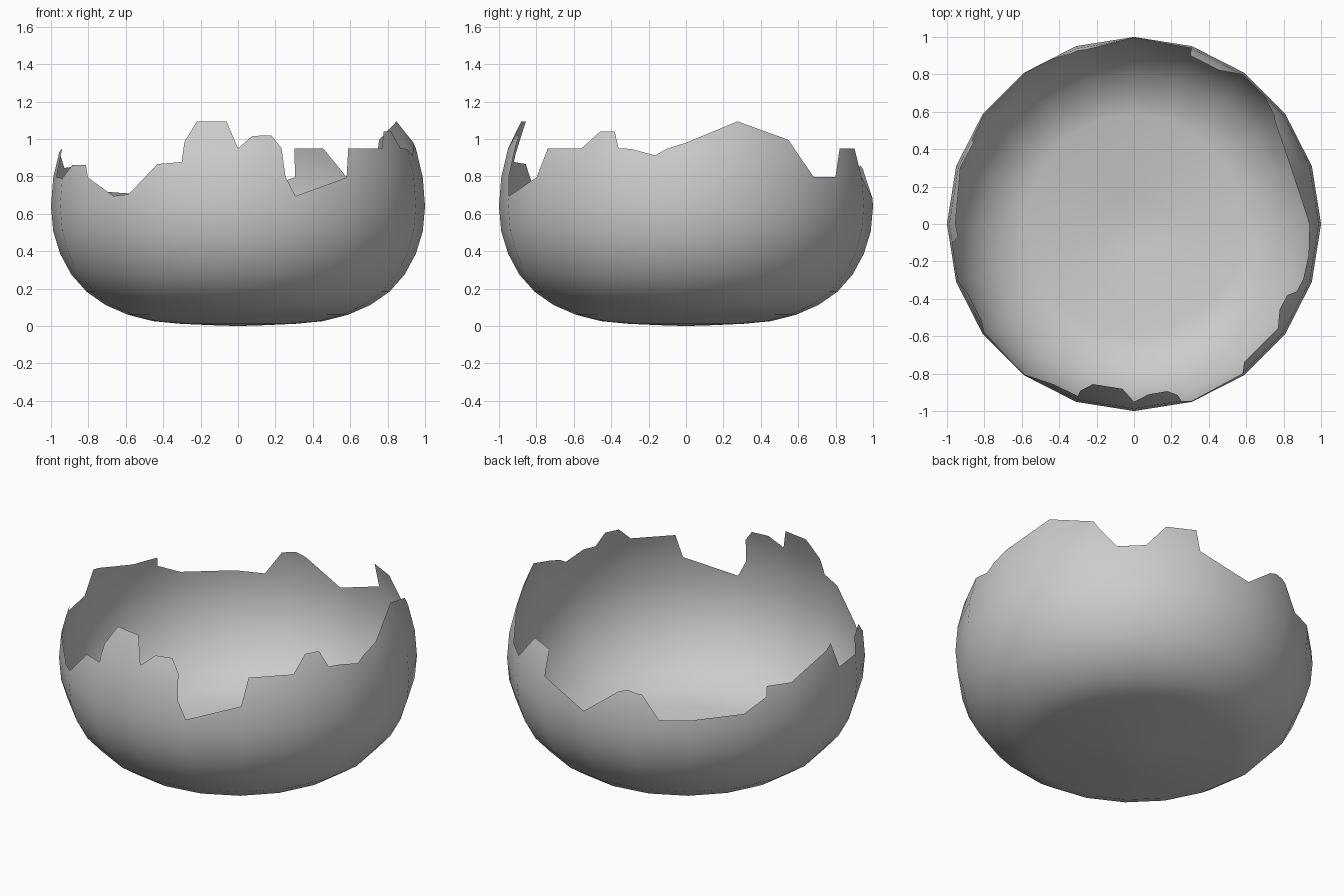
import bpy, bmesh
from math import radians, sin, cos
from mathutils import Vector

cube = bpy.data.objects.get("Cube")
if cube:
    bpy.data.objects.remove(cube)

STEP = 18  # degrees per side: the shell has twenty sides

# Shell profile: ring radii follow 9 degree latitudes, bottom flattened
HEIGHTS = [0, .005, .012, .026, .06, .112, .183, .275, .387, .505, .64, .796, .949, 1.094]
RINGS = [(sin(radians(9 * i)), z) for i, z in enumerate(HEIGHTS)]

# Broken edge: (angle from the front towards the left, height)
RIM = [(0, .95), (4.8, 1.016), (11.2, 1.02), (14.3, .95), (15, .797), (18, .695),
       (36, .794), (38.6, .95), (54, .95), (59.5, 1.04), (65, 1.04), (67.5, .95),
       (72, .947), (80, .912), (83.6, .947), (90, .98), (108, 1.094), (126, .995),
       (128, .94), (134.5, .796), (144, .796), (151, .95), (161.5, .95), (162, .796),
       (180, .685), (192, .84), (195.3, .86), (200.4, .843), (206.2, .7), (234, .725),
       (242.4, .796), (243, .855), (252, .845), (274, .95), (276.4, .796), (288, .79),
       (293, .86), (302.5, .862), (305.5, .796), (317.5, .695), (324, .704),
       (333.3, .866), (341.9, .877), (342.2, .985), (345.6, 1.094), (356, 1.094),
       (360, .95)]


def interpolate(pairs, t):
    """Piecewise linear lookup in a sorted list of pairs."""
    for (a, va), (b, vb) in zip(pairs, pairs[1:]):
        if t <= b:
            return va + (vb - va) * (max(t, a) - a) / (b - a)
    return pairs[-1][1]


PROFILE = [(z, r) for r, z in RINGS]


def shell_point(angle, z):
    """Point on the flat-sided shell."""
    half = STEP / 2
    side = cos(radians(half)) / cos(radians(angle % STEP - half))
    r = interpolate(PROFILE, z) * side
    return Vector((r * sin(radians(angle)), -r * cos(radians(angle)), z))


def shell_normal(p):
    """Rounded outward normal, so the sides shade smoothly."""
    lo, hi = max(p.z - .06, 0), min(p.z + .06, HEIGHTS[-1])
    slope = (interpolate(PROFILE, hi) - interpolate(PROFILE, lo)) / (hi - lo)
    out = Vector((p.x, p.y, 0))
    if out.length < 1e-4:
        return Vector((0, 0, -1))
    out.normalize()
    return (out - Vector((0, 0, slope))).normalized()


# Shell: columns at every side corner and every corner of the broken edge
angles = sorted({a for a, z in RIM if a < 360} | set(range(0, 360, STEP)))
bm = bmesh.new()
columns = []
for a in angles:
    top = interpolate(RIM, a)
    columns.append([bm.verts.new(shell_point(a, min(z, top))) for z in HEIGHTS])
for i, left in enumerate(columns):
    right = columns[(i + 1) % len(columns)]
    for j in range(len(HEIGHTS) - 1):
        bm.faces.new((left[j], right[j], right[j + 1], left[j + 1]))
bmesh.ops.remove_doubles(bm, verts=bm.verts, dist=.0005)
bmesh.ops.dissolve_degenerate(bm, edges=bm.edges, dist=.0002)
for f in bm.faces:
    f.smooth = True

mesh = bpy.data.meshes.new("broken_shell")
bm.to_mesh(mesh)
bm.free()
mesh.normals_split_custom_set_from_vertices([shell_normal(v.co) for v in mesh.vertices])
shell = bpy.data.objects.new("broken_shell", mesh)
bpy.context.collection.objects.link(shell)

# Shell colour
grey = bpy.data.materials.new("pale_grey")
grey.use_nodes = True
colour = (.6, .6, .6, 1)
grey.diffuse_color = colour
grey.node_tree.nodes["Principled BSDF"].inputs["Base Color"].default_value = colour
mesh.materials.append(grey)
